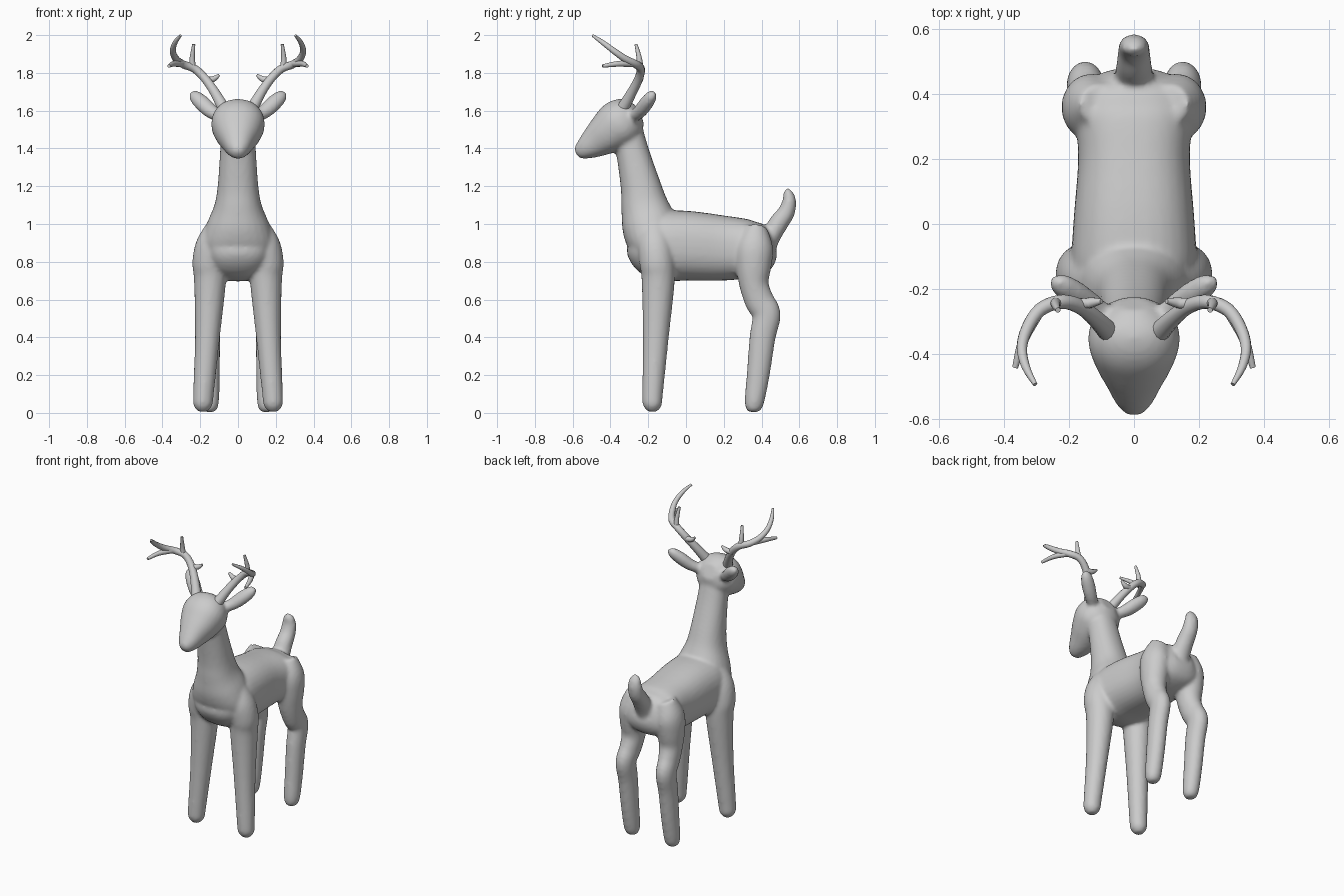
import bpy, bmesh, math
from mathutils import Vector


def spline(pts, steps):
    """Smooth interpolation through tuples of any length (Catmull-Rom)."""
    p = [pts[0]] + list(pts) + [pts[-1]]
    out = []
    for i in range(1, len(p) - 2):
        for s in range(steps):
            t = s / steps
            out.append([0.5 * (2 * b + (c - a) * t + (2 * a - 5 * b + 4 * c - d) * t * t
                               + (3 * b - a - 3 * c + d) * t ** 3)
                        for a, b, c, d in zip(p[i - 1], p[i], p[i + 1], p[i + 2])])
    return out + [list(pts[-1])]


def loft(bm, pts, sides=24, steps=4, mirror=1, power=2.0):
    """Tube through (x, y, z, half width, half depth) rings with closed ends."""
    rows = spline(pts, steps)
    cs = [Vector((r[0] * mirror, r[1], r[2])) for r in rows]
    rings = []
    for i, r in enumerate(rows):
        t = (cs[min(i + 1, len(cs) - 1)] - cs[max(i - 1, 0)]).normalized()
        u = Vector((1, 0, 0))
        u = (u - t * u.dot(t)).normalized()
        v = t.cross(u)
        ring = []
        for k in range(sides):
            a = math.tau * k / sides
            c, s = math.cos(a), math.sin(a)
            c = math.copysign(abs(c) ** (2 / power), c)
            s = math.copysign(abs(s) ** (2 / power), s)
            ring.append(bm.verts.new(cs[i] + u * c * r[3] + v * s * r[4]))
        rings.append(ring)
    for a, b in zip(rings, rings[1:]):
        for k in range(sides):
            n = (k + 1) % sides
            bm.faces.new((a[k], a[n], b[n], b[k]))
    bm.faces.new(rings[0][::-1])
    bm.faces.new(rings[-1])


def finish(bm, name):
    bmesh.ops.recalc_face_normals(bm, faces=bm.faces)
    me = bpy.data.meshes.new(name)
    bm.to_mesh(me)
    bm.free()
    ob = bpy.data.objects.new(name, me)
    bpy.context.collection.objects.link(ob)
    return ob


def in_plane(rows):
    return [(0,) + r for r in rows]


bm = bmesh.new()
# trunk
loft(bm, in_plane([(-.295, .92, .06, .06), (-.26, .91, .14, .12), (-.15, .885, .19, .182),
                   (0, .885, .187, .185), (.2, .872, .172, .172), (.35, .872, .18, .152),
                   (.43, .89, .15, .118), (.465, .9, .07, .06)]), sides=32, power=2.4)
# neck
loft(bm, in_plane([(-.16, .82, .17, .09), (-.175, .9, .19, .135), (-.195, 1.0, .165, .145),
                   (-.22, 1.1, .125, .125), (-.24, 1.2, .108, .107), (-.28, 1.37, .096, .088),
                   (-.31, 1.5, .09, .08)]), power=2.2)
# head
loft(bm, in_plane([(-.245, 1.585, .05, .05), (-.285, 1.565, .115, .108), (-.35, 1.53, .142, .13),
                   (-.42, 1.478, .122, .112), (-.49, 1.428, .085, .082), (-.54, 1.395, .06, .056),
                   (-.572, 1.375, .034, .034), (-.58, 1.37, .015, .015)]), power=2.2)
# tail
loft(bm, in_plane([(.41, .8, .05, .05), (.44, .91, .06, .05), (.487, 1.0, .055, .052),
                   (.53, 1.06, .05, .046), (.547, 1.12, .046, .037), (.54, 1.165, .034, .026),
                   (.534, 1.188, .012, .01)]))
for s in (1, -1):
    # front legs
    loft(bm, [(.11, -.17, 1.0, .05, .06), (.137, -.165, .9, .082, .09), (.155, -.155, .8, .087, .092),
              (.148, -.147, .7, .085, .088), (.162, -.16, .4, .066, .069), (.183, -.177, .1, .055, .055),
              (.186, -.178, .04, .05, .05), (.186, -.178, .006, .025, .025)], mirror=s)
    # hind legs
    loft(bm, [(.1, .37, .98, .07, .06), (.13, .362, .88, .088, .1), (.138, .358, .78, .084, .095),
              (.14, .36, .68, .072, .078), (.145, .39, .59, .062, .078), (.15, .427, .52, .058, .075),
              (.15, .405, .4, .056, .069), (.15, .382, .2, .053, .061), (.15, .36, .045, .048, .05),
              (.15, .357, .004, .025, .025)], mirror=s)
    # ears
    loft(bm, [(.08, -.29, 1.56, .03, .03), (.14, -.245, 1.595, .04, .036), (.19, -.21, 1.64, .043, .038),
              (.23, -.182, 1.678, .034, .03), (.25, -.168, 1.694, .012, .012)], mirror=s)
body = finish(bm, "deer_body")

# blend the parts into one smooth skin
rm = body.modifiers.new("blend", 'REMESH')
rm.mode = 'VOXEL'
rm.voxel_size = 0.011
rm.use_smooth_shade = True
sm = body.modifiers.new("soften", 'SMOOTH')
sm.factor = 0.5
sm.iterations = 8

# antlers: curved beam with three tines
beam = [(.08, -.33, 1.62, .032), (.125, -.285, 1.7, .026), (.175, -.25, 1.77, .023),
        (.23, -.24, 1.822, .022), (.29, -.265, 1.845, .021), (.328, -.32, 1.873, .019),
        (.345, -.38, 1.915, .016), (.333, -.44, 1.96, .013), (.304, -.494, 1.998, .007)]
tines = [[(.18, -.248, 1.765, .018), (.14, -.243, 1.765, .017), (.118, -.24, 1.775, .013), (.1, -.238, 1.79, .007)],
         [(.24, -.242, 1.82, .018), (.242, -.248, 1.88, .014), (.234, -.265, 1.952, .008)],
         [(.3, -.28, 1.848, .018), (.342, -.36, 1.848, .015), (.366, -.442, 1.836, .009)]]
for s, side in ((1, "left"), (-1, "right")):
    bm = bmesh.new()
    for path in [beam] + tines:
        loft(bm, [p + (p[3],) for p in path], sides=12, steps=4, mirror=s)
    antler = finish(bm, side + "_antler")
    bpy.ops.object.select_all(action='DESELECT')
    antler.select_set(True)
    bpy.context.view_layer.objects.active = antler
    bpy.ops.object.shade_smooth_by_angle(angle=math.radians(50))
